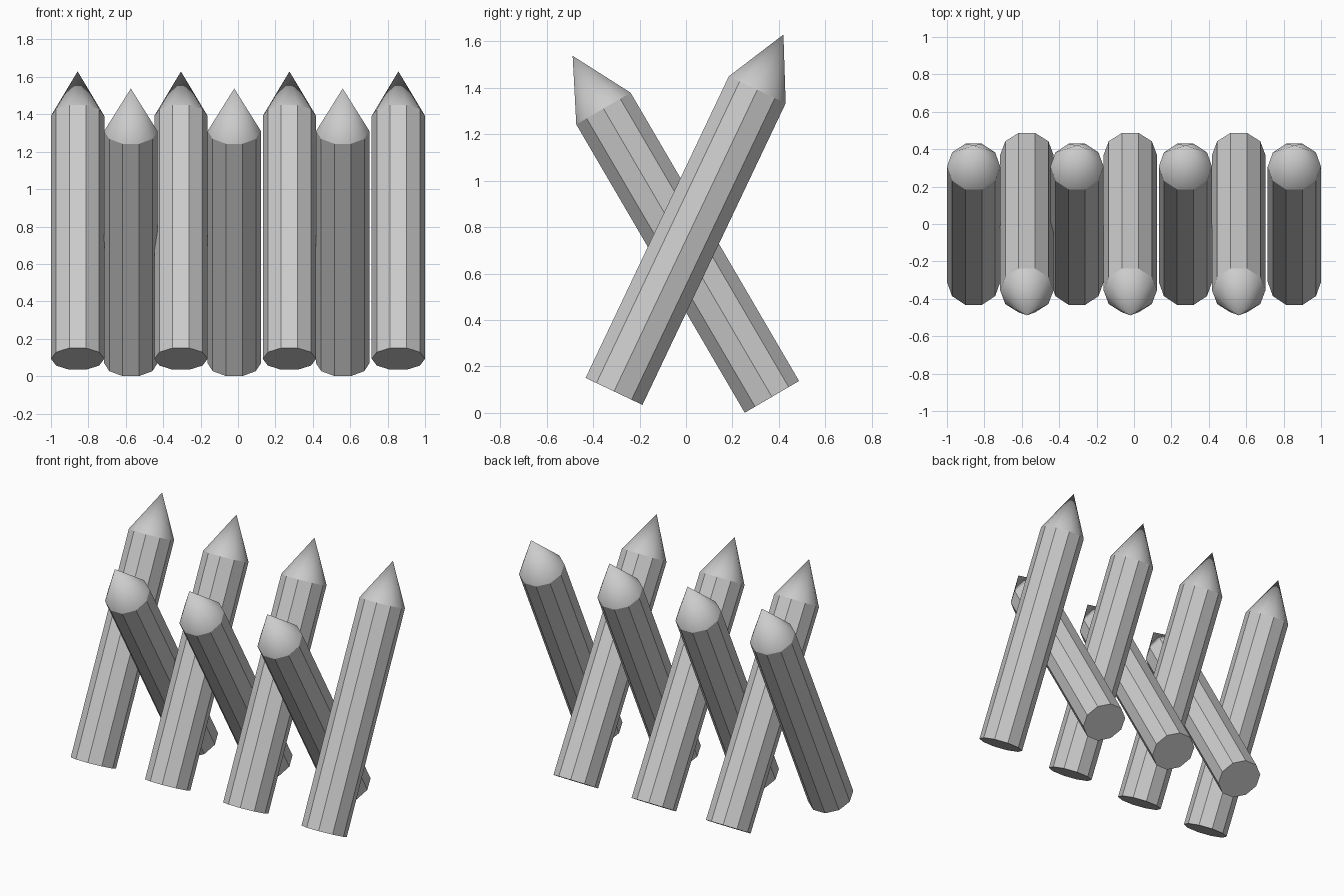
import bpy, bmesh, math
from mathutils import Vector

if "Cube" in bpy.data.objects:
    bpy.data.objects.remove(bpy.data.objects["Cube"])

SIDES, RADIUS, SHAFT, TIP = 10, 0.1425, 1.438, 0.263


def stake(name, x, y, z, lean):
    """Ten-sided pole with a smooth pointed tip, leaning about the x axis."""
    bm = bmesh.new()
    rings = []
    for h in (0, SHAFT):
        rings.append([bm.verts.new((RADIUS * math.cos(i * math.tau / SIDES),
                                    RADIUS * math.sin(i * math.tau / SIDES), h))
                      for i in range(SIDES)])
    apex = bm.verts.new((0, 0, SHAFT + TIP))
    low, high = rings
    bm.faces.new(low[::-1])
    for i in range(SIDES):
        j = (i + 1) % SIDES
        bm.faces.new((low[i], low[j], high[j], high[i]))
        # sharpened tip, smooth shaded
        bm.faces.new((high[i], high[j], apex)).smooth = True
    mesh = bpy.data.meshes.new(name)
    bm.to_mesh(mesh)
    bm.free()
    obj = bpy.data.objects.new(name, mesh)
    obj.location = Vector((x, y, z))
    obj.rotation_euler.x = math.radians(lean)
    bpy.context.collection.objects.link(obj)


# Stakes leaning to the back
for n, x in enumerate((-0.8575, -0.305, 0.275, 0.8575), 1):
    stake(f"back_leaning_stake_{n}", x, -0.31, 0.0925, -25.4)

# Stakes leaning to the front, crossing between the others
for n, x in enumerate((-0.573, -0.02, 0.56), 1):
    stake(f"front_leaning_stake_{n}", x, 0.37, 0.069, 30.3)
